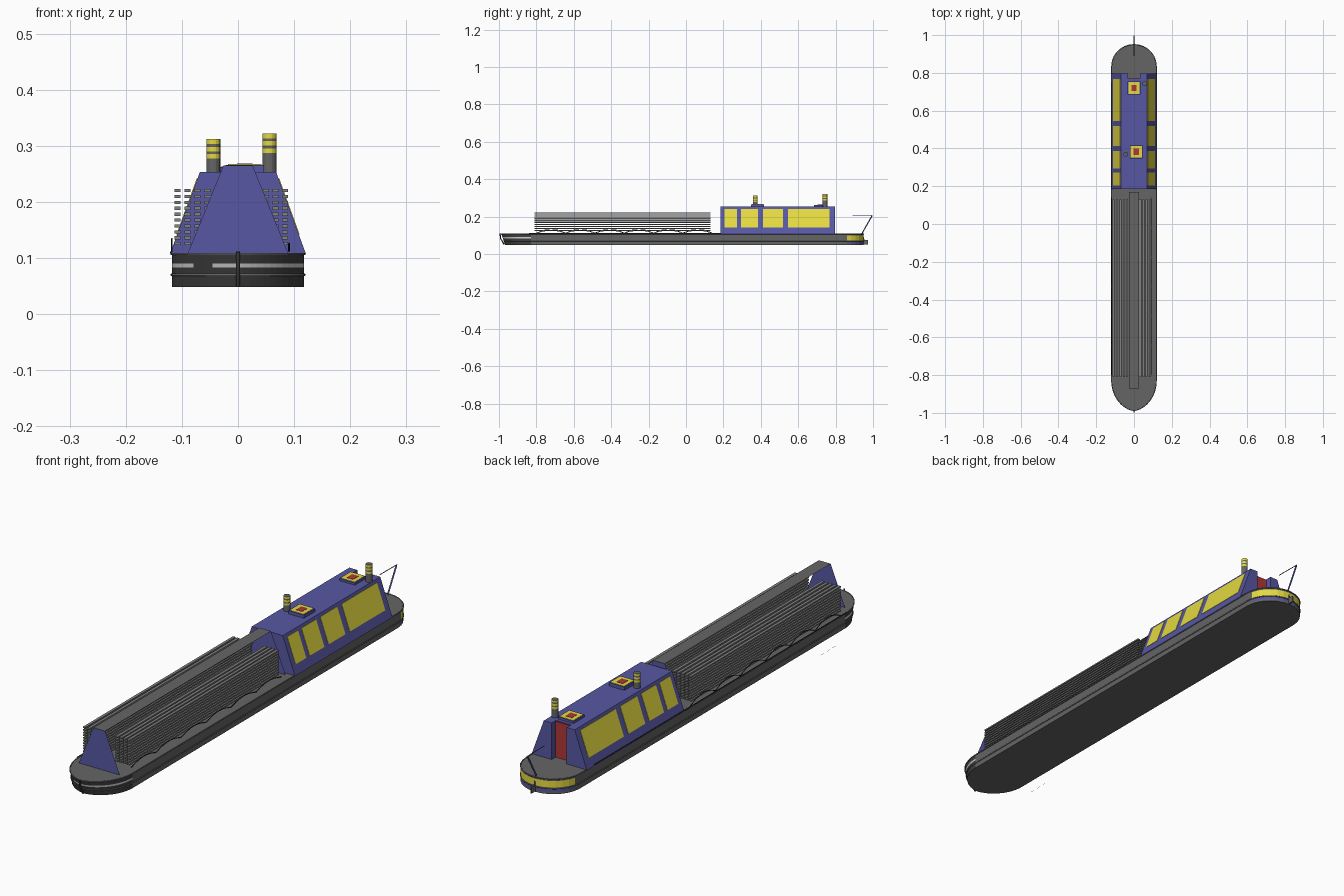
import bpy, bmesh, math
from mathutils import Vector

cube = bpy.data.objects.get("Cube")
if cube:
    bpy.data.objects.remove(cube)


def material(name, r, g, b):
    m = bpy.data.materials.new(name)
    m.use_nodes = True
    m.diffuse_color = (r, g, b, 1)
    m.node_tree.nodes["Principled BSDF"].inputs["Base Color"].default_value = (r, g, b, 1)
    return m


GREY = material("hull_grey", 0.13, 0.13, 0.13)
DARK = material("bow_dark_grey", 0.05, 0.05, 0.05)
BLUE = material("cabin_blue", 0.095, 0.095, 0.37)
YELLOW = material("window_yellow", 0.78, 0.7, 0.052)
RED = material("door_red", 0.43, 0.038, 0.038)
WHITE = material("stripe_white", 0.65, 0.65, 0.65)
BLACK = material("rope_black", 0.012, 0.012, 0.012)
PLANK = material("plank_grey", 0.22, 0.22, 0.22)


def finish(name, bm, *mats):
    bmesh.ops.recalc_face_normals(bm, faces=bm.faces[:])
    me = bpy.data.meshes.new(name)
    bm.to_mesh(me)
    bm.free()
    for m in mats:
        me.materials.append(m)
    ob = bpy.data.objects.new(name, me)
    bpy.context.collection.objects.link(ob)
    return ob


def add_prism(bm, section, y0, y1):
    """Extrude an x-z section along y."""
    a, b = [[bm.verts.new((x, y, z)) for x, z in section] for y in (y0, y1)]
    bm.faces.new(a)
    bm.faces.new(b)
    for i in range(len(a)):
        j = (i + 1) % len(a)
        bm.faces.new((a[i], a[j], b[j], b[i]))


def prism(name, section, y0, y1, mat):
    bm = bmesh.new()
    add_prism(bm, section, y0, y1)
    return finish(name, bm, mat)


def sheet(name, corners, mat):
    """A single flat face."""
    bm = bmesh.new()
    bm.faces.new([bm.verts.new(c) for c in corners])
    return finish(name, bm, mat)


def rect(x0, x1, z0, z1):
    return [(x0, z0), (x1, z0), (x1, z1), (x0, z1)]


def tube(name, points, radius, mat, cyclic=False):
    cu = bpy.data.curves.new(name, "CURVE")
    cu.dimensions = "3D"
    cu.bevel_depth = radius
    cu.bevel_resolution = 1
    cu.use_fill_caps = True
    sp = cu.splines.new("POLY")
    sp.points.add(len(points) - 1)
    for p, co in zip(sp.points, points):
        p.co = (*co, 1)
    sp.use_cyclic_u = cyclic
    cu.materials.append(mat)
    ob = bpy.data.objects.new(name, cu)
    bpy.context.collection.objects.link(ob)


def outline(z):
    """Hull plan at a height: raked pointed bow, round stern."""
    w, n = 0.118, 14
    bow = 0.158 - 0.02 * (0.11 - z) / 0.06
    pts = []
    for i in range(-n, n + 1):
        t = i / n * math.pi / 2
        x = w * math.copysign(abs(math.sin(t)) ** 1.15, t)
        pts.append((x, -0.83 - bow * math.cos(t), z))
    for i in range(n + 1):
        t = i / n * math.pi
        pts.append((w * math.cos(t), 0.835 + 0.115 * math.sin(t), z))
    return pts


# Hull with painted stern bands and broken bow stripe
levels = (0.048, 0.056, 0.067, 0.073, 0.083, 0.09, 0.1, 0.108)
bm = bmesh.new()
rings = [[bm.verts.new(p) for p in outline(z)] for z in levels]
bm.faces.new(rings[0])
bm.faces.new(rings[-1])
for row, (a, b) in enumerate(zip(rings, rings[1:])):
    for i in range(len(a)):
        j = (i + 1) % len(a)
        f = bm.faces.new((a[i], a[j], b[j], b[i]))
        c = f.calc_center_median()
        if c.y > 0.85 and row in (1, 3, 4, 5):
            f.material_index = 1 if row == 1 else 2
        elif c.y < -0.83:
            f.material_index = 3 if row == 4 and not -0.077 < c.x < -0.05 else 4
finish("hull", bm, GREY, BLUE, YELLOW, WHITE, DARK)

# Rubbing rails, stem post and rudder
for name, z in (("gunwale_rail", 0.107), ("lower_rail", 0.07)):
    tube(name, outline(z), 0.0025, GREY, True)
tube("stem_post", [(0, -0.994, 0.111), (0, -0.992, 0.085), (0, -0.972, 0.05)], 0.0035, DARK)
prism("rudder", rect(-0.003, 0.003, 0.05, 0.075), 0.93, 0.973, GREY)

# Steering arm
tube("tiller_post", [(0, 0.955, 0.06), (0, 0.942, 0.112), (0, 0.995, 0.205)], 0.0035, BLUE)
tube("tiller_bar", [(0, 0.998, 0.206), (0, 0.89, 0.207)], 0.0015, GREY)

# Cabin with a recessed rear doorway
FLOOR, ROOF = 0.106, 0.253


def wall(z):
    return 0.12 - 0.052 * (z - 0.11) / (ROOF - 0.11)


prism("cabin", [(-wall(FLOOR), FLOOR), (wall(FLOOR), FLOOR), (wall(ROOF), ROOF), (-wall(ROOF), ROOF)],
      0.184, 0.768, BLUE)
prism("rear_door", rect(-0.033, 0.033, FLOOR, 0.25), 0.768, 0.771, RED)
windows = ((0.205, 0.272), (0.294, 0.386), (0.412, 0.518), (0.546, 0.768))
for s, side in ((1, "left"), (-1, "right")):
    prism(side + "_door_wing", [(s * 0.033, FLOOR), (s * wall(FLOOR), FLOOR), (s * wall(ROOF), ROOF),
                                (s * 0.033, ROOF)], 0.768, 0.796, BLUE)
    bm = bmesh.new()
    lo, hi = 0.142, 0.242
    pane = [(s * (wall(z) + d), z) for z, d in ((lo, -0.001), (lo, 0.0015), (hi, 0.0015), (hi, -0.001))]
    for y0, y1 in windows:
        add_prism(bm, pane, y0, y1)
    finish(side + "_windows", bm, YELLOW)

# Roof hatches
for name, x, y, top in (("front", 0.012, 0.383, 0.266), ("rear", 0, 0.72, 0.262)):
    prism(name + "_hatch", rect(x - 0.034, x + 0.034, ROOF, top), y - 0.035, y + 0.035, BLUE)
    prism(name + "_hatch_panel", rect(x - 0.03, x + 0.03, top, top + 0.001), y - 0.031, y + 0.031, YELLOW)
    prism(name + "_hatch_centre", rect(x - 0.014, x + 0.014, top, top + 0.002), y - 0.017, y + 0.017, RED)

# Banded chimneys with grey tops
for name, x, y, top in (("front", -0.044, 0.37, 0.312), ("rear", 0.056, 0.743, 0.322)):
    bm = bmesh.new()
    heights = [ROOF - 0.002] + [top - d for d in (0.035, 0.027, 0.022, 0.014, 0.009, 0)]
    for i, (z0, z1) in enumerate(zip(heights, heights[1:])):
        made = bmesh.ops.create_cone(bm, cap_ends=True, segments=16, radius1=0.0125, radius2=0.0125, depth=z1 - z0)
        bmesh.ops.translate(bm, verts=made["verts"], vec=Vector((x, y, (z0 + z1) / 2)))
        for f in {f for v in made["verts"] for f in v.link_faces}:
            f.material_index = i % 2 if len(f.verts) == 4 else 0
    finish(name + "_chimney", bm, GREY, YELLOW)

# End boards and the walkway above the hold
for name, y in (("front_board", -0.871), ("rear_board", 0.17)):
    sheet(name, [(-0.09, y, 0.107), (0.09, y, 0.107), (0.026, y, 0.265), (-0.026, y, 0.265)], BLUE)
sheet("walkway", [(-0.026, -0.871, 0.265), (0.026, -0.871, 0.265), (0.026, 0.17, 0.265), (-0.026, 0.17, 0.265)], GREY)

# Stacked planks on both sides of the hold
for side, columns in (("right", (-0.108, -0.09, -0.072, -0.054, -0.036)), ("left", (0.033, 0.05, 0.067, 0.084))):
    bm = bmesh.new()
    for x in columns:
        for row in range(10):
            z = 0.22 - 0.0105 * row
            add_prism(bm, rect(x - 0.0055, x + 0.0055, z - 0.0028, z + 0.0028), -0.81, 0.13)
    finish(side + "_planks", bm, PLANK)

# Looped side ropes
for side, x, rise in (("right", -0.118, 0.022), ("left", 0.091, 0.014)):
    path = []
    for i in range(121):
        t = i / 120
        path.append((x, -0.8 + 0.94 * t, 0.112 + rise * abs(math.sin(t * math.pi * 6))))
    tube(side + "_rope", path, 0.0015, BLACK)
tube("gunwale_rope", [(-0.12, -0.84, 0.11), (-0.12, 0.75, 0.11)], 0.0015, BLACK)

# Trailing line fragments at the waterline
bm = bmesh.new()
for y in (-0.77, -0.735, -0.7):
    add_prism(bm, rect(-0.118, -0.1175, 0, 0.0005), y, y + 0.02)
finish("trailing_line", bm, BLACK)
